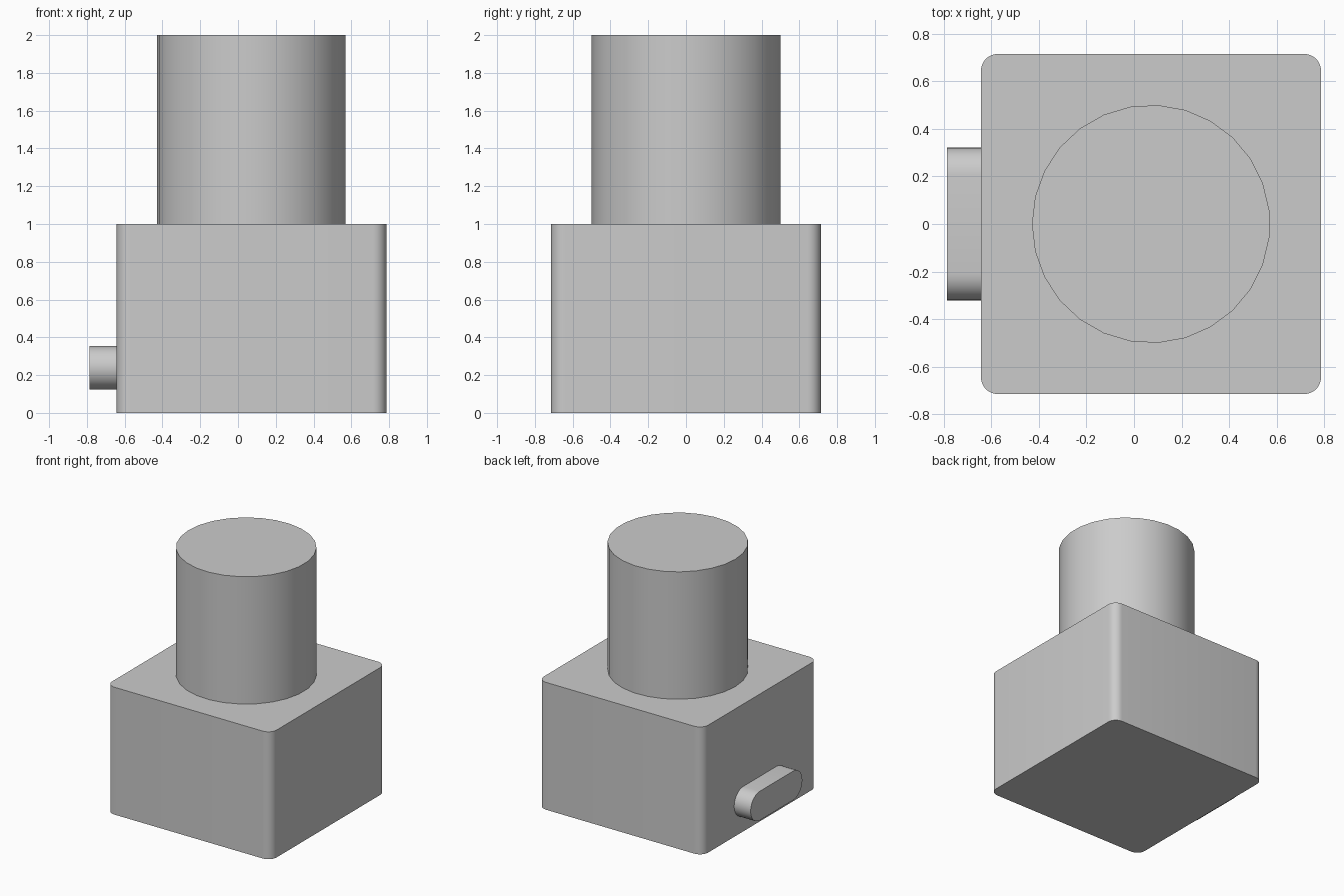
import bpy
import bmesh
from math import cos, sin, pi, radians
from mathutils import Matrix

cube = bpy.data.objects.get("Cube")
if cube:
    bpy.data.objects.remove(cube, do_unlink=True)

grey = bpy.data.materials.new("light_grey")
grey.use_nodes = True
colour = (0.6, 0.6, 0.6, 1)
grey.diffuse_color = colour
grey.node_tree.nodes["Principled BSDF"].inputs["Base Color"].default_value = colour


def arc(cx, cy, r, start, end, steps):
    """Points along a circular arc, angles in degrees."""
    angles = [radians(start + (end - start) * i / steps) for i in range(steps + 1)]
    return [(cx + r * cos(a), cy + r * sin(a)) for a in angles]


def extrude(name, outline, height, matrix):
    """Closed solid raised along local z from a 2D outline."""
    bm = bmesh.new()
    base = bm.faces.new([bm.verts.new((x, y, 0)) for x, y in outline])
    top = bmesh.ops.extrude_face_region(bm, geom=[base], use_keep_orig=True)
    verts = [v for v in top["geom"] if isinstance(v, bmesh.types.BMVert)]
    bmesh.ops.translate(bm, vec=(0, 0, height), verts=verts)
    bmesh.ops.transform(bm, matrix=matrix, verts=bm.verts)
    bmesh.ops.recalc_face_normals(bm, faces=bm.faces)
    mesh = bpy.data.meshes.new(name)
    bm.to_mesh(mesh)
    bm.free()
    mesh.materials.append(grey)
    obj = bpy.data.objects.new(name, mesh)
    bpy.context.collection.objects.link(obj)
    bpy.ops.object.select_all(action='DESELECT')
    obj.select_set(True)
    bpy.context.view_layer.objects.active = obj
    bpy.ops.object.shade_smooth_by_angle(angle=radians(30))
    return obj


centre_x = 0.0714
half = 0.7143
corner = 0.0714

# Square block with rounded upright edges
inner = half - corner
block = []
for i, (sx, sy) in enumerate([(1, 1), (-1, 1), (-1, -1), (1, -1)]):
    block += arc(sx * inner, sy * inner, corner, 90 * i, 90 * i + 90, 7)
extrude("base_block", block, 1, Matrix.Translation((centre_x, 0, 0)))

# Round post standing on the block
post = arc(0, 0, 0.5, 180, 540, 27)[:-1]
extrude("round_post", post, 1, Matrix.Translation((centre_x, 0, 1)))

# Slot-shaped tab sticking out of the right side
r, reach = 0.114, 0.207
tab = arc(reach, 0, r, -90, 90, 14) + arc(-reach, 0, r, 90, 270, 14)
side = Matrix.Translation((centre_x - half, 0, 0.239))
turn = Matrix.Rotation(-pi / 2, 4, 'Y') @ Matrix.Rotation(pi / 2, 4, 'Z')
extrude("side_tab", tab, 0.143, side @ turn)
